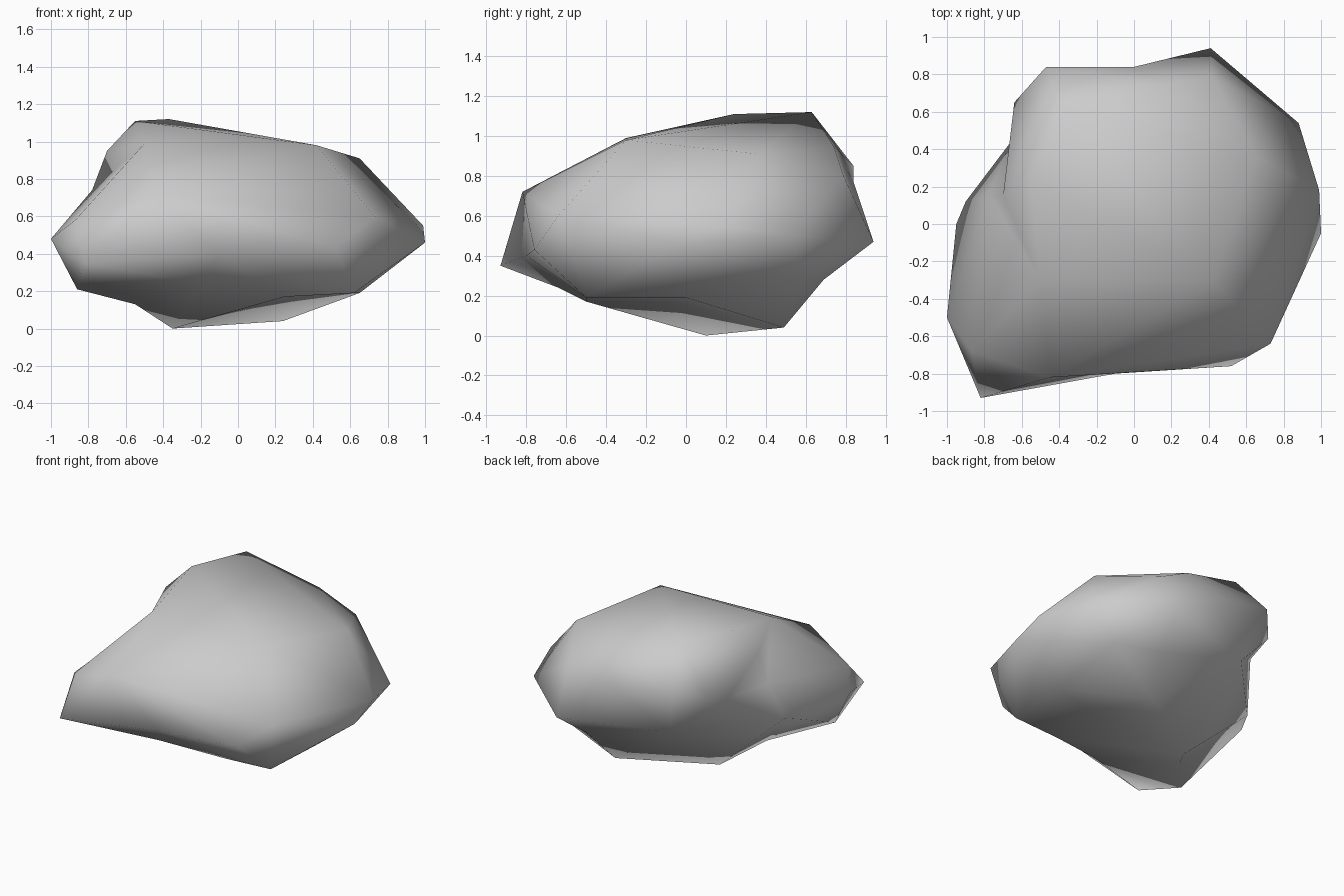
import bpy
import bmesh
from mathutils import Vector

default_cube = bpy.data.objects.get("Cube")
if default_cube:
    bpy.data.objects.remove(default_cube, do_unlink=True)

CORE = Vector((0, 0, .53))


def make_material(name, colour):
    """Create one flat material usable in the viewport and in renders."""
    material = bpy.data.materials.new(name)
    material.use_nodes = True
    material.diffuse_color = colour
    shader = material.node_tree.nodes["Principled BSDF"]
    shader.inputs["Base Color"].default_value = colour
    return material


def direction_from_core(point):
    """Place a corner on a ball around the core, evening out the flat shape."""
    offset = Vector(point) - CORE
    offset.z *= 1.8
    return offset.normalized()


def faces_outward(face):
    face.normal_update()
    return face.normal.dot(face.calc_center_median() - CORE) > 0


def turn_creases_out(mesh, hollow_verts):
    """Rotate inward creases between the outer corners into ridges."""
    for crease in list(mesh.edges):
        if not crease.is_valid or crease.is_convex:
            continue
        if any(vert in hollow_verts for vert in crease.verts):
            continue
        ridge = bmesh.utils.edge_rotate(crease, True)
        if ridge and not all(faces_outward(face) for face in ridge.link_faces):
            bmesh.utils.edge_rotate(ridge, False)
    for face in mesh.faces:
        face.normal_update()


# Corners of the boulder, grouped by height
crown = [
    (-.37, .63, 1.12), (-.55, .24, 1.11), (-.5, -.3, .99), (.42, -.3, .98),
    (.15, .74, .95), (.65, .36, .91), (-.7, .15, .95),
]
shoulder = [
    (-.47, .84, .85), (-.64, .65, .77), (-.45, -.82, .72),
    (-.87, -.68, .58), (.73, -.64, .6), (.42, .79, .8),
]
waist = [
    (.41, .94, .47), (.88, .54, .5), (.99, .18, .55), (1, -.05, .46),
    (.52, -.76, .43), (-.57, -.87, .37), (-.82, -.93, .35), (-1, -.5, .48),
    (-.95, 0, .46), (-.9, .12, .5), (-.36, .7, .47),
]
underside = [
    (-.86, -.53, .21), (-.2, -.64, .24), (.25, -.5, .17),
    (.62, -.5, .19), (.65, 0, .19), (.65, .58, .29), (.24, .49, .04), (-.35, .1, 0),
]
# Corners that sink below their neighbours
hollows = [
    (-.65, .45, .7), (-.78, .16, .74), (0, .84, .77), (-.1, -.8, .4),
    (.34, .69, .28), (-.55, -.17, .13), (.3, -.08, .17),
]

# Boulder body: wrap a skin around the ball, then move each corner into place
body = bmesh.new()
corners = crown + shoulder + waist + underside + hollows
verts = [body.verts.new(direction_from_core(corner)) for corner in corners]
bmesh.ops.convex_hull(body, input=verts)
bmesh.ops.recalc_face_normals(body, faces=body.faces[:])
for vert, corner in zip(verts, corners):
    vert.co = corner
for face in body.faces:
    face.normal_update()

hollow_verts = set(verts[-len(hollows):])
for sweep in range(3):
    turn_creases_out(body, hollow_verts)
for face in body.faces:
    face.smooth = True

mesh_data = bpy.data.meshes.new("boulder")
body.to_mesh(mesh_data)
body.free()
mesh_data.materials.append(make_material("stone grey", (.6, .6, .6, 1)))
boulder = bpy.data.objects.new("boulder", mesh_data)
bpy.context.collection.objects.link(boulder)
